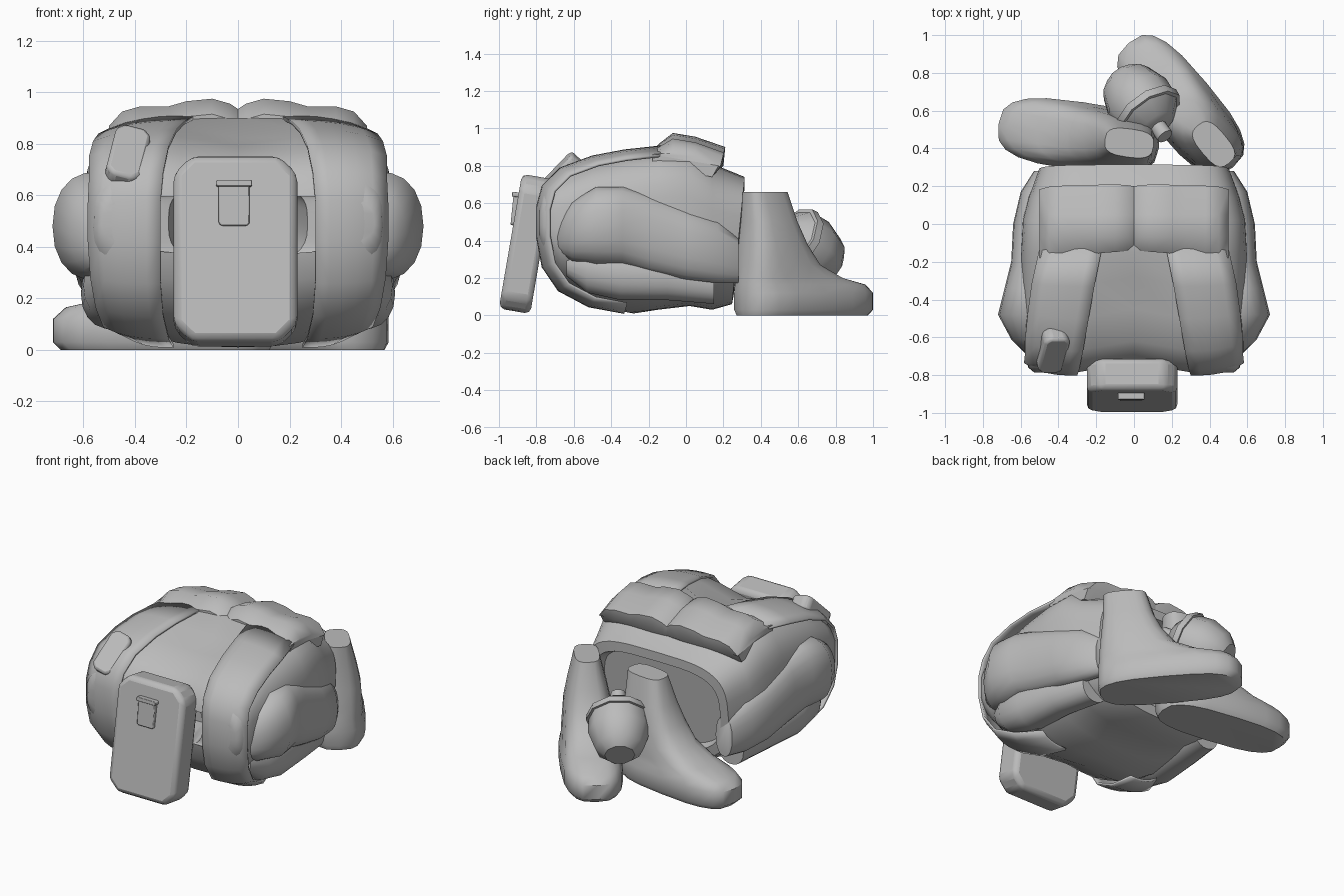
import bpy, bmesh, math
from mathutils import Vector, Matrix

cube = bpy.data.objects.get("Cube")
if cube:
    bpy.data.objects.remove(cube)

grey = bpy.data.materials.new("plain grey")
grey.use_nodes = True
grey.diffuse_color = (0.5, 0.5, 0.5, 1)
grey.node_tree.nodes["Principled BSDF"].inputs["Base Color"].default_value = (0.5, 0.5, 0.5, 1)


def finish(name, bm, angle=35, bevel=0.0, matrix=None):
    bmesh.ops.recalc_face_normals(bm, faces=bm.faces)
    mesh = bpy.data.meshes.new(name)
    bm.to_mesh(mesh)
    bm.free()
    ob = bpy.data.objects.new(name, mesh)
    bpy.context.collection.objects.link(ob)
    mesh.materials.append(grey)
    if matrix:
        ob.matrix_world = matrix
    if bevel:
        mod = ob.modifiers.new("rounded edges", "BEVEL")
        mod.width, mod.segments = bevel, 2
    bpy.ops.object.select_all(action="DESELECT")
    ob.select_set(True)
    bpy.context.view_layer.objects.active = ob
    bpy.ops.object.shade_smooth_by_angle(angle=math.radians(angle))
    return ob


def bridge(bm, rings, closed=True, caps=True):
    rows = [[bm.verts.new(p) for p in ring] for ring in rings]
    n = len(rows[0])
    for a, b in zip(rows, rows[1:]):
        for i in range(n if closed else n - 1):
            j = (i + 1) % n
            bm.faces.new((a[i], a[j], b[j], b[i]))
    if caps:
        bm.faces.new(rows[0])
        bm.faces.new(rows[-1])


def oval(cx, cy, rx, ry, power, n=24, low_power=None):
    points = []
    for i in range(n):
        c, s = math.cos(2 * math.pi * i / n), math.sin(2 * math.pi * i / n)
        p = 2 / (low_power if low_power and s < 0 else power)
        points.append((cx + rx * math.copysign(abs(c) ** p, c),
                       cy + ry * math.copysign(abs(s) ** p, s)))
    return points


def mirror(ob):
    ob.modifiers.new("mirror", "MIRROR")


# Torso shell: sections along y (y, bottom, top, half width), hollow at both ends
torso = [(-0.5, 0.35, 0.68, 0.2), (-0.76, 0.32, 0.64, 0.27), (-0.785, 0.37, 0.6, 0.53),
         (-0.76, 0.26, 0.69, 0.56), (-0.67, 0.135, 0.775, 0.58), (-0.5, 0.045, 0.84, 0.59),
         (-0.33, 0.01, 0.875, 0.6), (-0.15, 0.03, 0.9, 0.6), (0.02, 0.05, 0.9, 0.59),
         (0.14, 0.03, 0.81, 0.56), (0.28, 0.06, 0.74, 0.505), (0.285, 0.12, 0.68, 0.45),
         (0.22, 0.14, 0.66, 0.43)]
bm = bmesh.new()
rings = []
for y, lo, hi, w in torso:
    ring = []
    for x, z in oval(0, (lo + hi) / 2, w, (hi - lo) / 2, 3.8, 40, 2.5):
        sink = max(0, 1 - abs(x) / 0.3) if y < -0.3 else 0
        lean = 0.1 * (z - 0.4) if y > 0.2 else 0
        ring.append((x, y + lean + 0.05 * sink, z + 0.12 * sink * min(0, 0.45 - z)))
    rings.append(ring)
bridge(bm, rings)
finish("torso_shell", bm, 45)

# Vest flaps lying over the shoulders and front (y, z, inner x, outer x)
flap = [(-0.13, 0.902, 0.17, 0.5), (-0.33, 0.88, 0.21, 0.54), (-0.5, 0.848, 0.24, 0.56),
        (-0.67, 0.785, 0.27, 0.575), (-0.765, 0.69, 0.29, 0.575), (-0.795, 0.58, 0.3, 0.58),
        (-0.795, 0.42, 0.3, 0.58), (-0.765, 0.26, 0.3, 0.57), (-0.68, 0.135, 0.29, 0.55),
        (-0.52, 0.05, 0.27, 0.52), (-0.33, 0.015, 0.25, 0.44)]
bm = bmesh.new()
rings = []
for y, z, xin, xout in flap:
    row = []
    for i in range(6):
        t = i / 5
        k = 1 - 0.11 * t ** 3
        row.append((xin + (xout - xin) * t, -0.2 + (y + 0.2) * k, 0.45 + (z - 0.45) * k))
    rings.append(row)
bridge(bm, rings, closed=False, caps=False)
ob = finish("vest_flap", bm, 45)
mod = ob.modifiers.new("thickness", "SOLIDIFY")
mod.thickness, mod.offset = 0.014, 0
mirror(ob)

# Padded collar: one half across x (x, top height), mirrored
pad = [(0, 0.935), (0.03, 0.955), (0.1, 0.975), (0.2, 0.965), (0.27, 0.945),
       (0.38, 0.945), (0.45, 0.925), (0.5, 0.87)]
bm = bmesh.new()
rings = []
for x, top in pad:
    d = 0.975 - top
    rings.append([(x, -0.14 - 0.08 * x, 0.8), (x, -0.14 - 0.08 * x, max(top - 0.06, 0.86)),
                  (x, -0.07, top), (x, 0.05, top - 0.02), (x, 0.21 - d / 4, top - 0.075),
                  (x, 0.2 - d / 4, 0.8), (x, 0.14, 0.74)])
bridge(bm, rings)
mirror(finish("collar_pad", bm, 50))


# Sleeves: sections along y (x, y, z, half width, half height)
def sleeve(name, sections):
    bm = bmesh.new()
    bridge(bm, [[(px, y, pz) for px, pz in oval(x, z, w, h, 2.2, 18)]
                for x, y, z, w, h in sections])
    mirror(finish(name, bm, 50))


sleeve("upper_sleeve", [(0.5, -0.69, 0.42, 0.07, 0.08), (0.54, -0.61, 0.45, 0.11, 0.16),
                        (0.56, -0.48, 0.48, 0.16, 0.21), (0.56, -0.34, 0.48, 0.125, 0.21),
                        (0.55, -0.2, 0.44, 0.1, 0.21), (0.54, 0, 0.38, 0.1, 0.19),
                        (0.51, 0.17, 0.34, 0.09, 0.17), (0.47, 0.28, 0.3, 0.06, 0.13)])
sleeve("lower_sleeve", [(0.48, -0.64, 0.28, 0.06, 0.07), (0.49, -0.53, 0.25, 0.11, 0.13),
                        (0.49, -0.35, 0.22, 0.12, 0.14), (0.47, -0.1, 0.2, 0.11, 0.12),
                        (0.43, 0.15, 0.16, 0.09, 0.1)])


# Pouches: slabs with cut corners, tilted about x and y
def pouch(name, centre, size, tilt, corner, bevel):
    w, d, h = (s / 2 for s in size)
    c = corner
    shape = [(-w + c, -h), (w - c, -h), (w, -h + c), (w, h - c),
             (w - c, h), (-w + c, h), (-w, h - c), (-w, -h + c)]
    bm = bmesh.new()
    bridge(bm, [[(x, y, z) for x, z in shape] for y in (-d, d)])
    rot = Matrix.Rotation(tilt[1], 4, "Y") @ Matrix.Rotation(tilt[0], 4, "X")
    finish(name, bm, 35, bevel, Matrix.Translation(centre) @ rot)


pouch("front_pouch", (-0.01, -0.855, 0.382), (0.48, 0.17, 0.73), (-0.17, 0), 0.07, 0.03)
pouch("pouch_clip", (-0.015, -0.905, 0.565), (0.12, 0.05, 0.17), (-0.1, 0), 0.01, 0.005)
pouch("clip_bar", (-0.015, -0.9, 0.645), (0.14, 0.06, 0.025), (-0.1, 0), 0.005, 0.003)
pouch("shoulder_pouch", (-0.43, -0.67, 0.745), (0.14, 0.09, 0.27), (-0.75, 0.25), 0.03, 0.015)

# Boots: stacked outlines (height, heel, toe, half width), toe along local x
boot = [(0, -0.16, 0.66, 0.16), (0.03, -0.17, 0.69, 0.18), (0.12, -0.17, 0.69, 0.18),
        (0.165, -0.17, 0.64, 0.165), (0.2, -0.165, 0.48, 0.16), (0.27, -0.16, 0.32, 0.15),
        (0.38, -0.15, 0.23, 0.14), (0.5, -0.14, 0.17, 0.115), (0.66, -0.14, 0.12, 0.075)]
for name, place, heading in (("left_boot", (0.415, 0.43, 0), 130), ("right_boot", (-0.035, 0.43, 0), 172)):
    bm = bmesh.new()
    bridge(bm, [[(x, y, z) for x, y in oval((a + b) / 2, 0, (b - a) / 2, w, 3, 20)]
                for z, a, b, w in boot])
    spin = Matrix.Rotation(math.radians(heading), 4, "Z")
    finish(name, bm, 45, 0, Matrix.Translation(place) @ spin)

# Round canister with a collar band and a neck, leaning between the boots
canister = [(-0.2, 0.09), (-0.15, 0.145), (-0.03, 0.185), (0.06, 0.18), (0.06, 0.195),
            (0.1, 0.19), (0.1, 0.17), (0.17, 0.1), (0.18, 0.045), (0.25, 0.045)]
bm = bmesh.new()
bridge(bm, [[(x, y, z) for x, y in oval(0, 0, r, r, 2, 10)] for z, r in canister])
aim = Vector((0.14, -0.19, 0.13)).to_track_quat("Z", "Y").to_matrix().to_4x4()
finish("canister", bm, 40, 0, Matrix.Translation((0.035, 0.64, 0.36)) @ aim)
